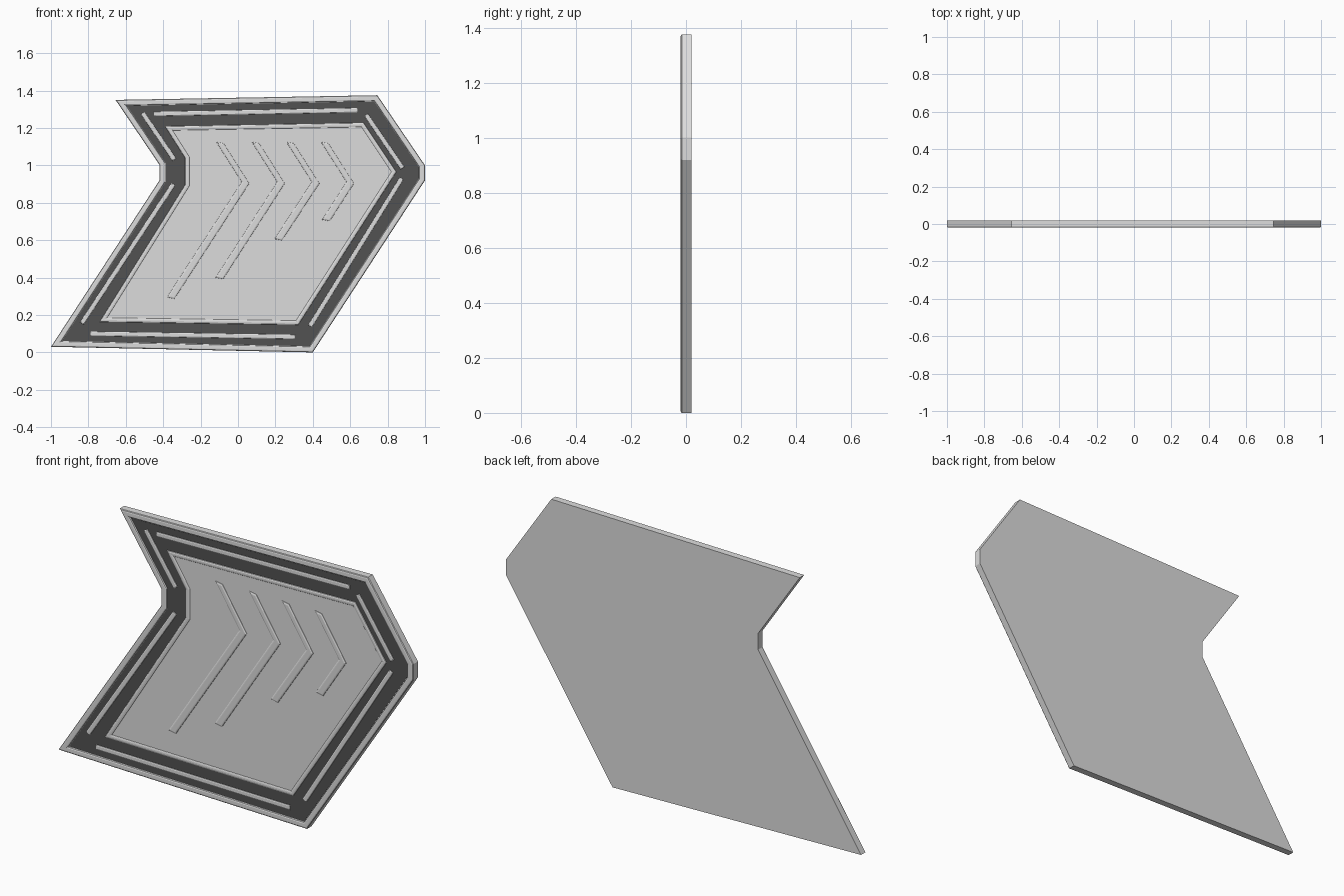
import bpy, bmesh
from mathutils import Vector

if "Cube" in bpy.data.objects:
    bpy.data.objects.remove(bpy.data.objects["Cube"])


def material(name, v):
    m = bpy.data.materials.new(name)
    m.diffuse_color = (v, v, v, 1)
    m.use_nodes = True
    m.node_tree.nodes["Principled BSDF"].inputs["Base Color"].default_value = m.diffuse_color
    return m


LIGHT = material("light_grey", 0.72)
DARK = material("dark_grey", 0.085)


def inset(poly, d):
    """Mitred inset of a counter-clockwise (x, z) polygon; negative d grows it."""
    pts = [Vector(p) for p in poly]
    out = []
    for i, p in enumerate(pts):
        e1 = (p - pts[i - 1]).normalized()
        e2 = (pts[(i + 1) % len(pts)] - p).normalized()
        n1, n2 = Vector((-e1.y, e1.x)), Vector((-e2.y, e2.x))
        out.append(p + (n1 + n2) * (d / (1 + n1.dot(n2))))
    return out


def loft(name, poly, steps, mat):
    """Closed solid: rings of (inset, y) from back to front, capped at both ends."""
    bm = bmesh.new()
    rings = [[bm.verts.new((p.x, y, p.y)) for p in inset(poly, d)] for d, y in steps]
    n = len(poly)
    for a, b in zip(rings, rings[1:]):
        for i in range(n):
            j = (i + 1) % n
            bm.faces.new((a[i], a[j], b[j], b[i]))
    bm.faces.new(rings[0])
    bm.faces.new(rings[-1])
    bmesh.ops.recalc_face_normals(bm, faces=bm.faces)
    me = bpy.data.meshes.new(name)
    bm.to_mesh(me)
    bm.free()
    me.materials.append(mat)
    ob = bpy.data.objects.new(name, me)
    bpy.context.collection.objects.link(ob)
    return ob


# backing slab with raised, softened rim
outline = [(-1, .03), (.40, 0), (1, .92), (1, 1), (.745, 1.375),
           (-.655, 1.35), (-.42, 1.003), (-.42, .92)]
loft("slab_with_rim", outline,
     [(0, .02), (0, -.015), (.003, -.0185), (.009, -.02), (.024, -.02),
      (.029, -.018), (.031, -.012)], LIGHT)

# dark border channel
loft("dark_border", outline, [(.033, -.010), (.033, -.0135)], DARK)

# inner panel with a rounded frame
panel = [(-.70, .185), (.31, .17), (.82, .965), (.66, 1.205),
         (-.35, 1.187), (-.26, 1.045), (-.26, .89)]
loft("inner_panel", panel,
     [(-.023, -.012), (-.021, -.016), (-.015, -.018), (-.008, -.018),
      (-.002, -.0165), (0, -.0145)], LIGHT)

# thin ridges along the border
ridges = [((-.45, 1.275), (.64, 1.295)), ((.685, 1.27), (.88, .985)),
          ((.875, .93), (.385, .14)), ((-.79, .10), (.305, .083)),
          ((-.835, .155), (-.345, .90)), ((-.51, 1.28), (-.34, 1.03))]
for i, (a, b) in enumerate(ridges):
    a, b = Vector(a), Vector(b)
    t = (b - a).normalized()
    n = Vector((-t.y, t.x)) * .012
    loft(f"border_ridge_{i + 1}", [a - n, b - n, b + n, a + n],
         [(0, -.012), (.001, -.016), (.005, -.018)], LIGHT)

# four raised chevrons: tip x and lower end (x, z)
chevrons = [(.04, -.36, .29), (.23, -.10, .395), (.415, .215, .602), (.60, .47, .705)]
for i, (tip, bx, bz) in enumerate(chevrons):
    w = .021
    path = [(bx, bz), (tip, .907), (tip - .137, 1.122)]
    poly = [(x + w, z - .004) for x, z in path] + [(x - w, z + .004) for x, z in reversed(path)]
    loft(f"chevron_{i + 1}", poly,
         [(0, -.013), (.001, -.0165), (.005, -.019), (.009, -.0198)], LIGHT)
